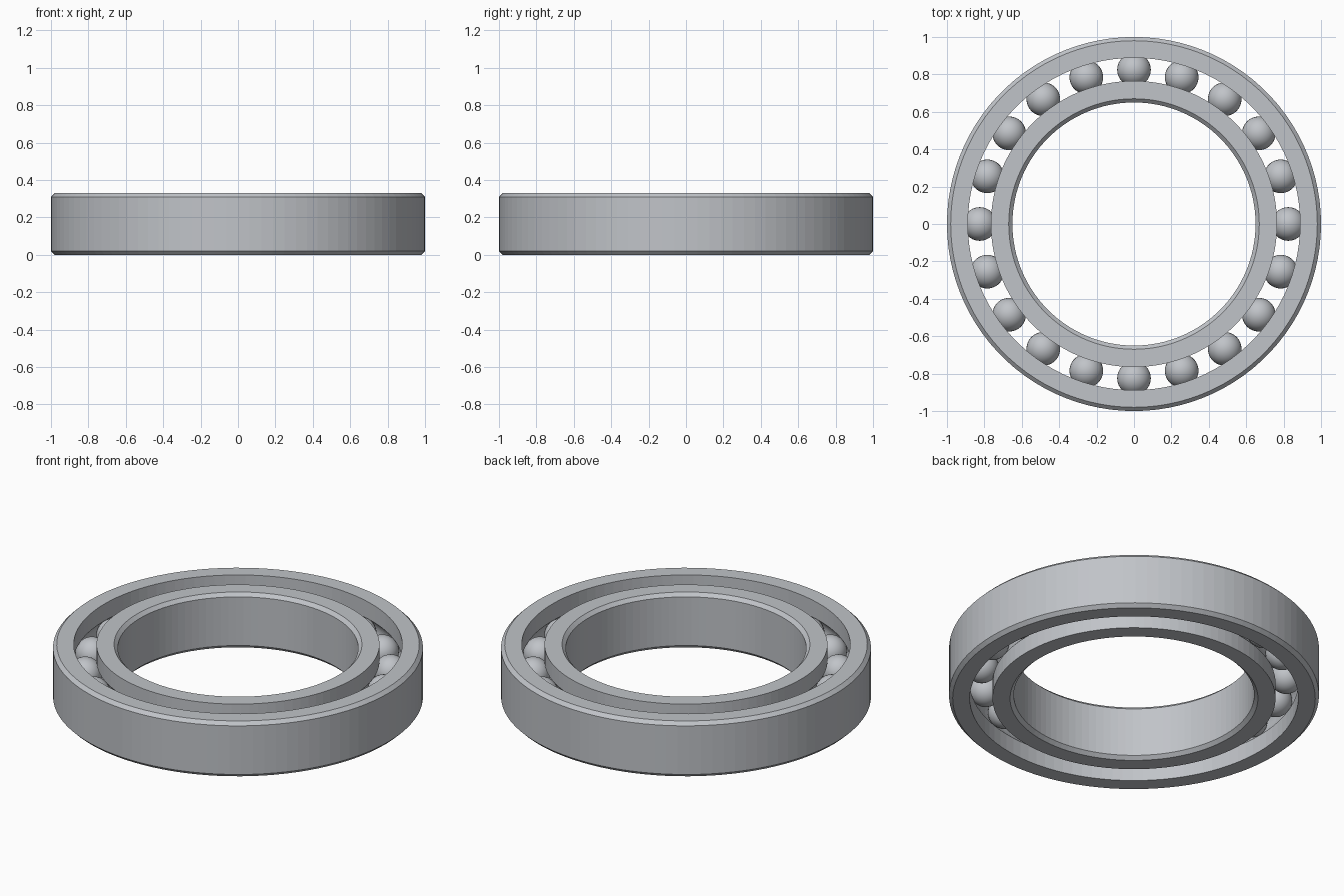
import bpy
import bmesh
import math
from mathutils import Matrix, Vector

cube = bpy.data.objects.get("Cube")
if cube:
    bpy.data.objects.remove(cube, do_unlink=True)

HEIGHT = 0.33
MID = HEIGHT / 2
PITCH = 0.825        # radius of the circle of ball centres
BALL = 0.09
CHAMFER = 0.02
SEGMENTS = 100
BALLS = 20

steel = bpy.data.materials.new("steel_grey")
steel.use_nodes = True
steel.diffuse_color = (0.53, 0.55, 0.58, 1)
steel.node_tree.nodes["Principled BSDF"].inputs["Base Color"].default_value = steel.diffuse_color


def add_object(name, bm):
    mesh = bpy.data.meshes.new(name)
    bm.to_mesh(mesh)
    bm.free()
    mesh.materials.append(steel)
    obj = bpy.data.objects.new(name, mesh)
    bpy.context.collection.objects.link(obj)
    return obj


def race(name, plain, grooved):
    """Ring with a chamfered plain wall and a ball groove in the other wall."""
    side = 1 if plain > grooved else -1
    half = math.acos(abs(grooved - PITCH) / BALL)
    profile = [(grooved, 0), (plain - side * CHAMFER, 0), (plain, CHAMFER),
               (plain, HEIGHT - CHAMFER), (plain - side * CHAMFER, HEIGHT),
               (grooved, HEIGHT)]
    # groove arc that hugs the balls
    for i in range(13):
        a = half * (1 - i / 6)
        profile.append((PITCH + side * BALL * math.cos(a), MID + BALL * math.sin(a)))
    bm = bmesh.new()
    rings = []
    for s in range(SEGMENTS):
        turn = Matrix.Rotation(math.tau * s / SEGMENTS, 3, 'Z')
        rings.append([bm.verts.new(turn @ Vector((r, 0, z))) for r, z in profile])
    for s, ring in enumerate(rings):
        after = rings[(s + 1) % SEGMENTS]
        for i in range(len(profile)):
            j = (i + 1) % len(profile)
            bm.faces.new((ring[i], after[i], after[j], ring[j]))
    bmesh.ops.recalc_face_normals(bm, faces=bm.faces)
    return add_object(name, bm)


# Inner and outer races
race("outer_race", 1.0, 0.888)
race("inner_race", 0.65, 0.765)

# Ring of balls
for k in range(BALLS):
    angle = math.tau * k / BALLS
    bm = bmesh.new()
    bmesh.ops.create_uvsphere(bm, u_segments=32, v_segments=16, radius=BALL)
    for face in bm.faces:
        face.smooth = True
    ball = add_object(f"ball_{k + 1}", bm)
    ball.location = (PITCH * math.cos(angle), PITCH * math.sin(angle), MID)
    ball.rotation_euler.z = angle
